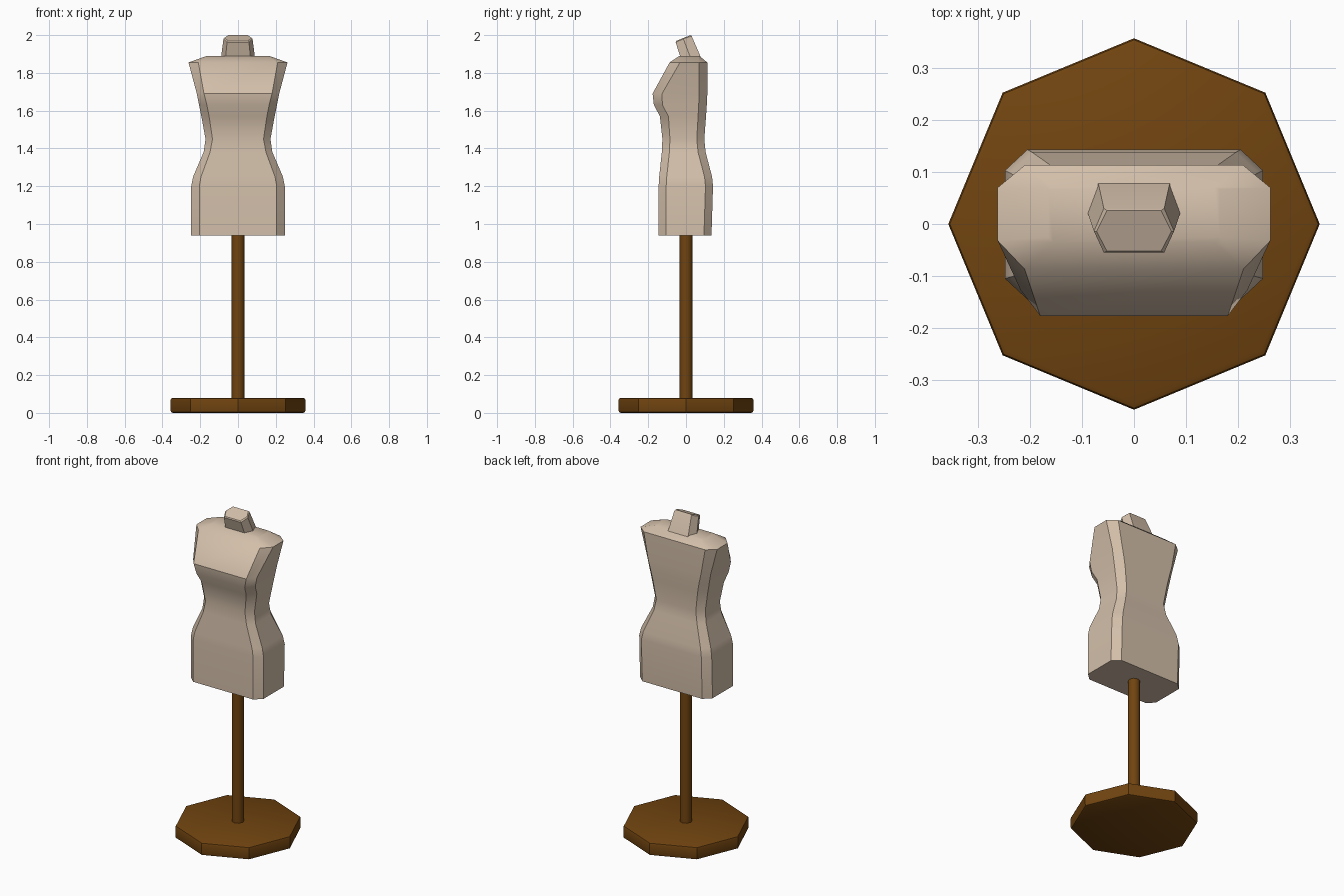
import bpy, bmesh, math

if "Cube" in bpy.data.objects:
    bpy.data.objects.remove(bpy.data.objects["Cube"])


def material(name, rgb):
    m = bpy.data.materials.new(name)
    m.diffuse_color = (*rgb, 1)
    m.use_nodes = True
    m.node_tree.nodes["Principled BSDF"].inputs["Base Color"].default_value = m.diffuse_color
    return m


LINEN = material("linen", (0.65, 0.52, 0.40))
WOOD = material("dark wood", (0.165, 0.058, 0.005))


def loft(name, rings, mat, angle=32):
    """Skin a stack of equal-sized rings and cap both ends."""
    bm = bmesh.new()
    loops = [[bm.verts.new(p) for p in ring] for ring in rings]
    n = len(loops[0])
    for a, b in zip(loops, loops[1:]):
        for i in range(n):
            j = (i + 1) % n
            bm.faces.new((a[i], a[j], b[j], b[i]))
    bm.faces.new(loops[0][::-1])
    bm.faces.new(loops[-1])
    bmesh.ops.recalc_face_normals(bm, faces=bm.faces)
    me = bpy.data.meshes.new(name)
    bm.to_mesh(me)
    bm.free()
    me.materials.append(mat)
    ob = bpy.data.objects.new(name, me)
    bpy.context.collection.objects.link(ob)
    bpy.ops.object.select_all(action='DESELECT')
    ob.select_set(True)
    bpy.context.view_layer.objects.active = ob
    bpy.ops.object.shade_smooth_by_angle(angle=math.radians(angle))
    return ob


def mirrored(right):
    """Complete a right-hand half outline (front to back) into a ring."""
    return right + [(-x, y, z) for x, y, z in reversed(right)]


def section(z, side, inner, front, back, cf, cb):
    """Rectangle with chamfered corners."""
    return mirrored([(inner, front, z), (side, front + cf, z),
                     (side, back - cb, z), (inner, back, z)])


def octagon(r, z):
    return [(r * math.cos(i * math.pi / 4), r * math.sin(i * math.pi / 4), z)
            for i in range(8)]


# Torso: height, half width, half width of flat front, front y, back y, chamfers
loft("torso", [section(*s) for s in (
    (0.94, 0.248, 0.205, -0.145, 0.135, 0.04, 0.04),
    (1.20, 0.248, 0.205, -0.145, 0.143, 0.04, 0.04),
    (1.25, 0.238, 0.196, -0.142, 0.138, 0.04, 0.04),
    (1.38, 0.182, 0.148, -0.128, 0.104, 0.04, 0.04),
    (1.45, 0.172, 0.135, -0.125, 0.097, 0.04, 0.04),
    (1.57, 0.194, 0.153, -0.138, 0.106, 0.045, 0.042),
    (1.63, 0.206, 0.165, -0.170, 0.110, 0.045, 0.043),
    (1.69, 0.218, 0.180, -0.177, 0.113, 0.05, 0.043),
    (1.855, 0.262, 0.210, -0.087, 0.113, 0.055, 0.043),
    (1.89, 0.165, 0.155, -0.035, 0.071, 0.01, 0.004),
)], LINEN)

# Neck: six-sided stub leaning forward with a tilted top
loft("neck", [
    mirrored([(0.066, -0.028, 1.88), (0.09, 0.024, 1.88), (0.069, 0.08, 1.88)]),
    mirrored([(0.058, -0.055, 1.962), (0.077, -0.014, 1.98), (0.058, 0.030, 1.995)]),
    mirrored([(0.052, -0.052, 1.969), (0.072, -0.014, 1.985), (0.052, 0.026, 2.0)]),
], LINEN, 25)

# Stand pole
loft("pole", [octagon(0.035, 0.07), octagon(0.035, 0.96)], WOOD, 50)

# Stand base: octagonal plate with softened rims
loft("base", [octagon(r, z) for r, z in (
    (0.345, 0.0), (0.354, 0.004), (0.357, 0.013),
    (0.357, 0.067), (0.354, 0.076), (0.345, 0.08))], WOOD, 40)
